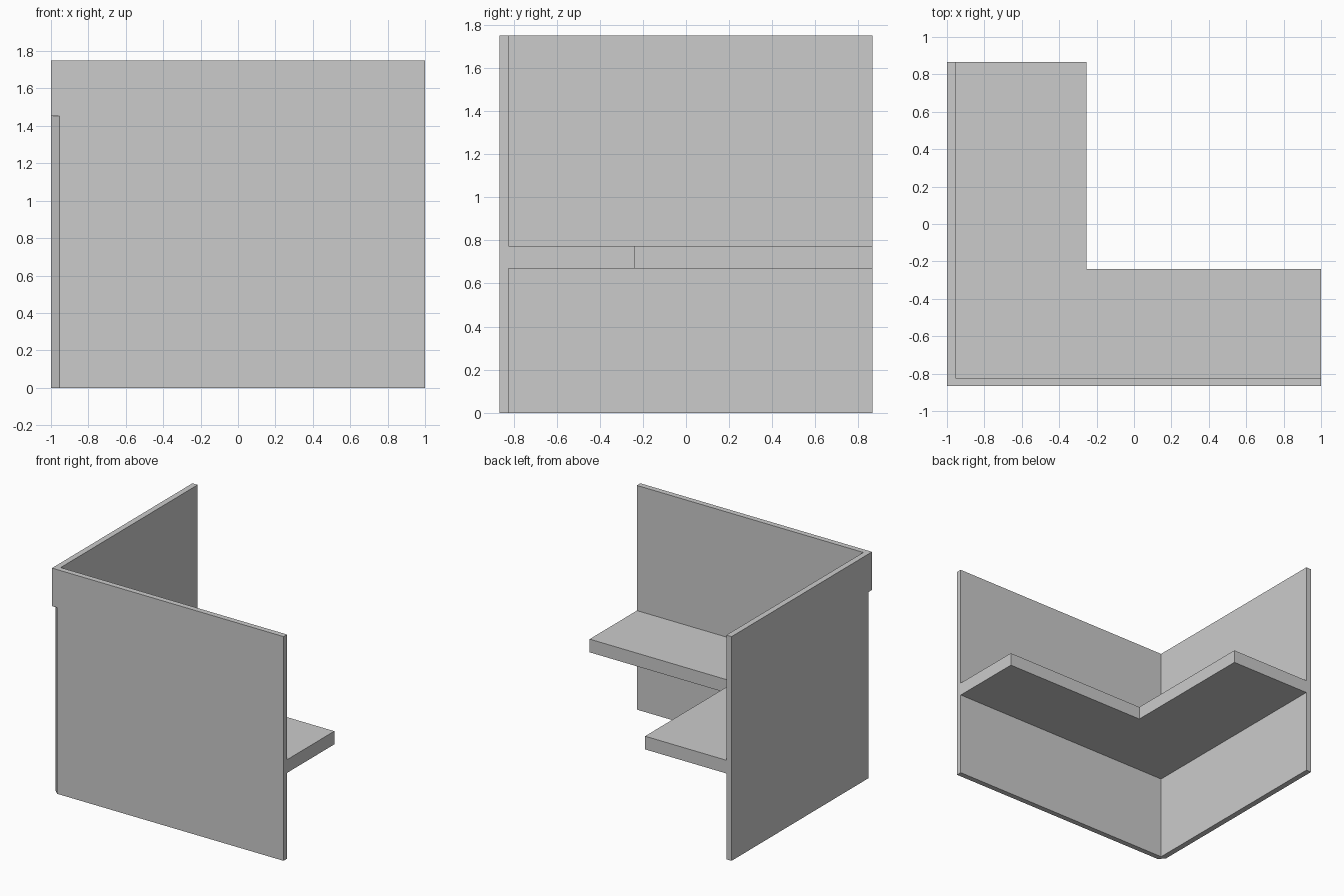
import bpy, bmesh

if "Cube" in bpy.data.objects:
    bpy.data.objects.remove(bpy.data.objects["Cube"])


def prism(name, outline, z0, z1):
    """Extrude a flat plan outline (counter-clockwise) from z0 to z1."""
    bm = bmesh.new()
    face = bm.faces.new([bm.verts.new((x, y, z0)) for x, y in outline])
    ext = bmesh.ops.extrude_face_region(bm, geom=[face])
    top = [v for v in ext["geom"] if isinstance(v, bmesh.types.BMVert)]
    bmesh.ops.translate(bm, verts=top, vec=(0, 0, z1 - z0))
    bmesh.ops.recalc_face_normals(bm, faces=bm.faces)
    mesh = bpy.data.meshes.new(name)
    bm.to_mesh(mesh)
    bm.free()
    obj = bpy.data.objects.new(name, mesh)
    bpy.context.collection.objects.link(obj)
    return obj


X0, X1, Y0, Y1 = -1.0, 1.0, -0.866, 0.866   # overall plan
XI, YI = -0.955, -0.823                     # inner wall faces
HEIGHT, CAP_Z = 1.75, 1.453                 # wall top, start of square corner

# Partition walls, stopping at a chamfered outer corner
prism("front_partition", [(XI, Y0), (X1, Y0), (X1, YI), (XI, YI)], 0, HEIGHT)
prism("side_partition", [(X0, YI), (XI, YI), (XI, Y1), (X0, Y1)], 0, HEIGHT)

# Corner post: chamfered below, square cap above
prism("corner_post", [(XI, Y0), (XI, YI), (X0, YI)], 0, CAP_Z)
prism("corner_cap", [(X0, Y0), (XI, Y0), (XI, YI), (X0, YI)], CAP_Z, HEIGHT)

# L-shaped desk top
prism("desk_top", [(XI, YI), (X1, YI), (X1, -0.24), (-0.253, -0.24),
                   (-0.253, Y1), (XI, Y1)], 0.67, 0.773)
